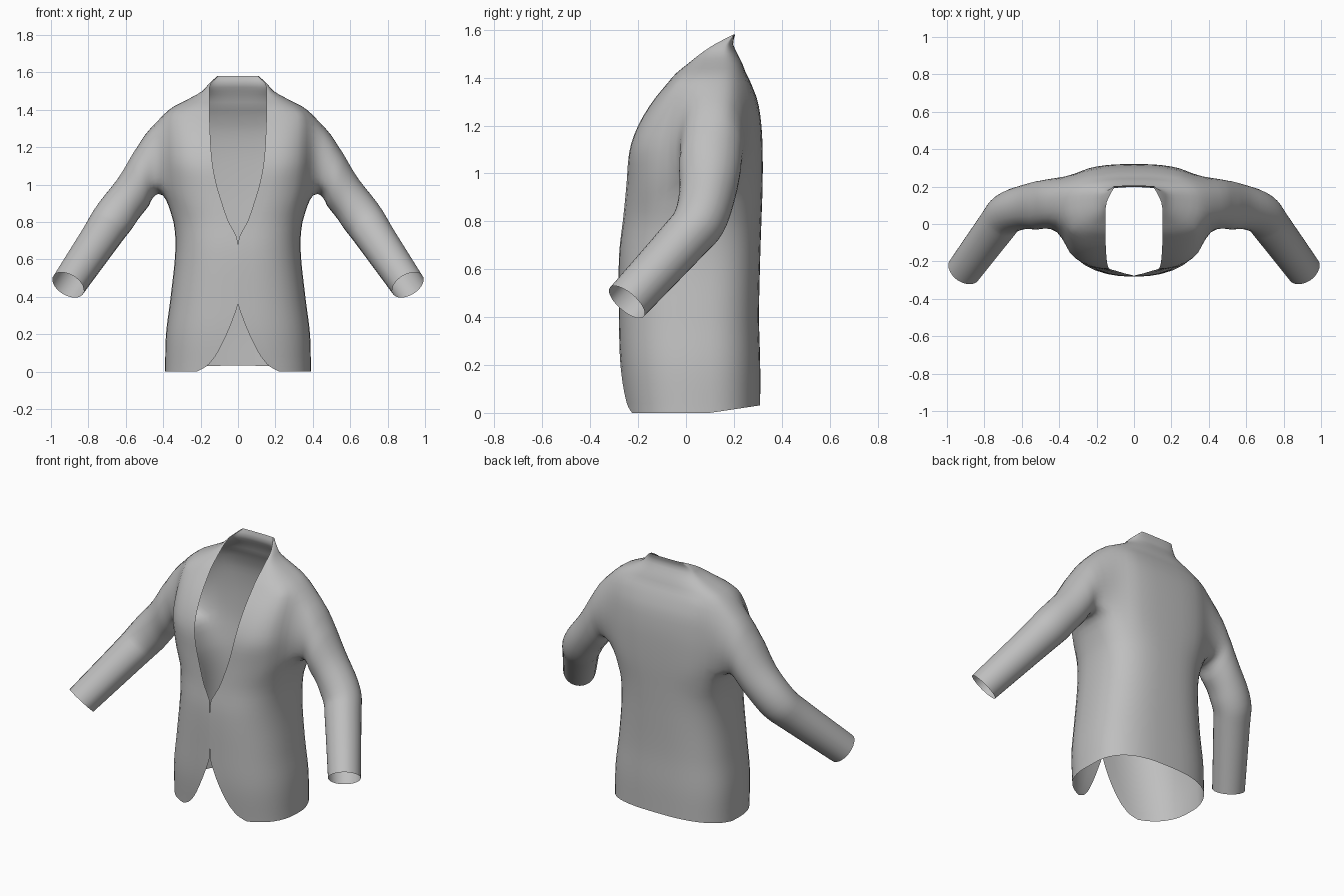
import bpy, bmesh, math
from mathutils import Vector

cube = bpy.data.objects.get("Cube")
if cube:
    bpy.data.objects.remove(cube, do_unlink=True)


def smooth_curve(keys):
    """Return a function that runs smoothly through rows of (t, values...)."""
    def slope(i, k):
        lo, hi = max(i - 1, 0), min(i + 1, len(keys) - 1)
        return (keys[hi][k] - keys[lo][k]) / (keys[hi][0] - keys[lo][0])

    def sample(t):
        i = 0
        while i < len(keys) - 2 and t > keys[i + 1][0]:
            i += 1
        start, end = keys[i], keys[i + 1]
        span = end[0] - start[0]
        s = (t - start[0]) / span
        blend = s * s * (3 - 2 * s)
        return [start[k] + (end[k] - start[k]) * blend
                + span * slope(i, k) * s * (1 - s) ** 2
                - span * slope(i + 1, k) * s * s * (1 - s)
                for k in range(1, len(start))]
    return sample


# Torso: height, half width, front depth, back depth, side line depth
torso = smooth_curve([
    (0, .39, -.255, .31, .04),
    (.2, .385, -.275, .31, .04),
    (.4, .36, -.28, .305, .04),
    (.65, .335, -.28, .31, .05),
    (.8, .345, -.265, .315, .06),
    (.95, .395, -.25, .32, .09),
    (1.1, .41, -.235, .32, .1),
    (1.2, .41, -.2, .315, .1),
    (1.3, .41, -.14, .3, .11),
    (1.38, .4, -.075, .27, .11),
    (1.42, .34, -.04, .25, .12),
    (1.46, .26, .01, .235, .13),
    (1.5, .19, .06, .215, .14),
    (1.54, .155, .12, .197, .16),
    (1.58, .11, .198, .205, .2),
])

# Front opening: height, half width of the gap
opening = smooth_curve([
    (0, .22), (.02, .18), (.05, .145), (.1, .11), (.2, .06), (.3, .02),
    (.36, .001), (.7, .001), (.8, .05), (.9, .085), (1, .115), (1.1, .135),
    (1.2, .145), (1.4, .153), (1.5, .152), (1.54, .145), (1.58, .105),
])

# Sleeve: step, centre, axis, radius across, radius front to back
sleeve = smooth_curve([
    (0, .46, .11, 1.125, .99, 0, -.14, .177, .135),
    (1, .517, .1, 1.03, .96, 0, -.28, .149, .13),
    (2, .59, .09, .92, .88, -.05, -.47, .121, .118),
    (3, .68, .055, .8, .57, -.33, -.75, .112, .11),
    (4, .74, -.02, .71, .45, -.55, -.7, .105, .103),
    (5, .908, -.247, .463, .41, -.59, -.68, .093, .093),
])

FRONT, BACK = 10, 12
HOLE_COLS = (8, 15)
HOLE_Z = (.95, 1.37)


def torso_row(z):
    """Points of half a horizontal slice, from the front edge to the spine."""
    half, front, back, side = torso(z)
    gap = min(max(opening(z)[0], .001), half - .003)
    shift = gap * min(max((z - .8) / .3, 0), 1)
    power = .8
    first = math.asin(((gap - shift) / (half - shift)) ** (1 / power))
    points = []
    for i in range(FRONT):
        t = first + (math.pi / 2 - first) * i / FRONT
        points.append((shift + (half - shift) * math.sin(t) ** power,
                       side + (front - side) * math.cos(t) ** power))
    power = .75
    for i in range(BACK + 1):
        t = math.pi / 2 * (1 - i / BACK)
        points.append((half * max(math.sin(t), 0) ** power,
                       side + (back - side) * max(math.cos(t), 0) ** power))
    lift = .15 * max(0, 1 - z / .2)
    return [Vector((x, y, z + lift * max(0, y - .1))) for x, y in points]


bm = bmesh.new()

# Torso grid, leaving the armhole open
heights = [0, .01, .025] + [.04 * i for i in range(1, 35)]
heights += [1.36 + .02 * i for i in range(1, 12)]
grid = [[bm.verts.new(p) for p in torso_row(z)] for z in heights]
c0, c1 = HOLE_COLS
hole_rows = [r for r, z in enumerate(heights) if HOLE_Z[0] < z < HOLE_Z[1]]
r0, r1 = hole_rows[0], hole_rows[-1]
for r in range(len(grid) - 1):
    for c in range(FRONT + BACK):
        if not (r0 <= r < r1 and c0 <= c < c1):
            bm.faces.new((grid[r][c], grid[r][c + 1],
                          grid[r + 1][c + 1], grid[r + 1][c]))

# Armhole edge, in order around the hole
loop = [grid[r0][c] for c in range(c0, c1)]
loop += [grid[r][c1] for r in range(r0, r1)]
loop += [grid[r1][c] for c in range(c1, c0, -1)]
loop += [grid[r][c0] for r in range(r1, r0, -1)]
middle = sum((v.co for v in loop), Vector()) / len(loop)
angles = [math.atan2((v.co.y - middle.y) / .13, (v.co.z - middle.z) / .2)
          for v in loop]

# Sleeve rings grown out of the armhole
rings = [loop]
STEPS = 4
for i in range(5 * STEPS + 1):
    row = sleeve(i / STEPS)
    centre, axis = Vector(row[:3]), Vector(row[3:6]).normalized()
    depth = Vector((0, 1, 0))
    depth = (depth - axis * depth.dot(axis)).normalized()
    across = axis.cross(depth)
    rings.append([bm.verts.new(centre + across * row[6] * math.cos(a)
                               + depth * row[7] * math.sin(a))
                  for a in angles])
for inner, outer in zip(rings, rings[1:]):
    for k in range(len(loop)):
        n = (k + 1) % len(loop)
        bm.faces.new((inner[k], inner[n], outer[n], outer[k]))

# Soften the shoulder and armpit where the sleeve joins
bmesh.ops.delete(bm, geom=[v for v in bm.verts if not v.link_faces],
                 context='VERTS')
blend = [v for ring in rings[:5] for v in ring]
for r in range(r0 - 2, r1 + 3):
    for c in range(c0 - 2, c1 + 3):
        if not (r0 <= r <= r1 and c0 <= c <= c1):
            blend.append(grid[r][c])
for _ in range(5):
    bmesh.ops.smooth_vert(bm, verts=blend, factor=.5,
                          use_axis_x=True, use_axis_y=True, use_axis_z=True)

mesh = bpy.data.meshes.new("jacket")
bm.to_mesh(mesh)
bm.free()
jacket = bpy.data.objects.new("jacket", mesh)
bpy.context.collection.objects.link(jacket)

# Cloth colour
cloth = bpy.data.materials.new("grey cloth")
cloth.use_nodes = True
colour = (.52, .52, .52, 1)
cloth.diffuse_color = colour
cloth.node_tree.nodes["Principled BSDF"].inputs["Base Color"].default_value = colour
mesh.materials.append(cloth)

# Smooth shading and the mirrored half
bpy.ops.object.select_all(action='DESELECT')
jacket.select_set(True)
bpy.context.view_layer.objects.active = jacket
bpy.ops.object.shade_smooth_by_angle(angle=math.radians(60))
mirror = jacket.modifiers.new("mirror", 'MIRROR')
mirror.use_clip = True
mirror.merge_threshold = .0005
